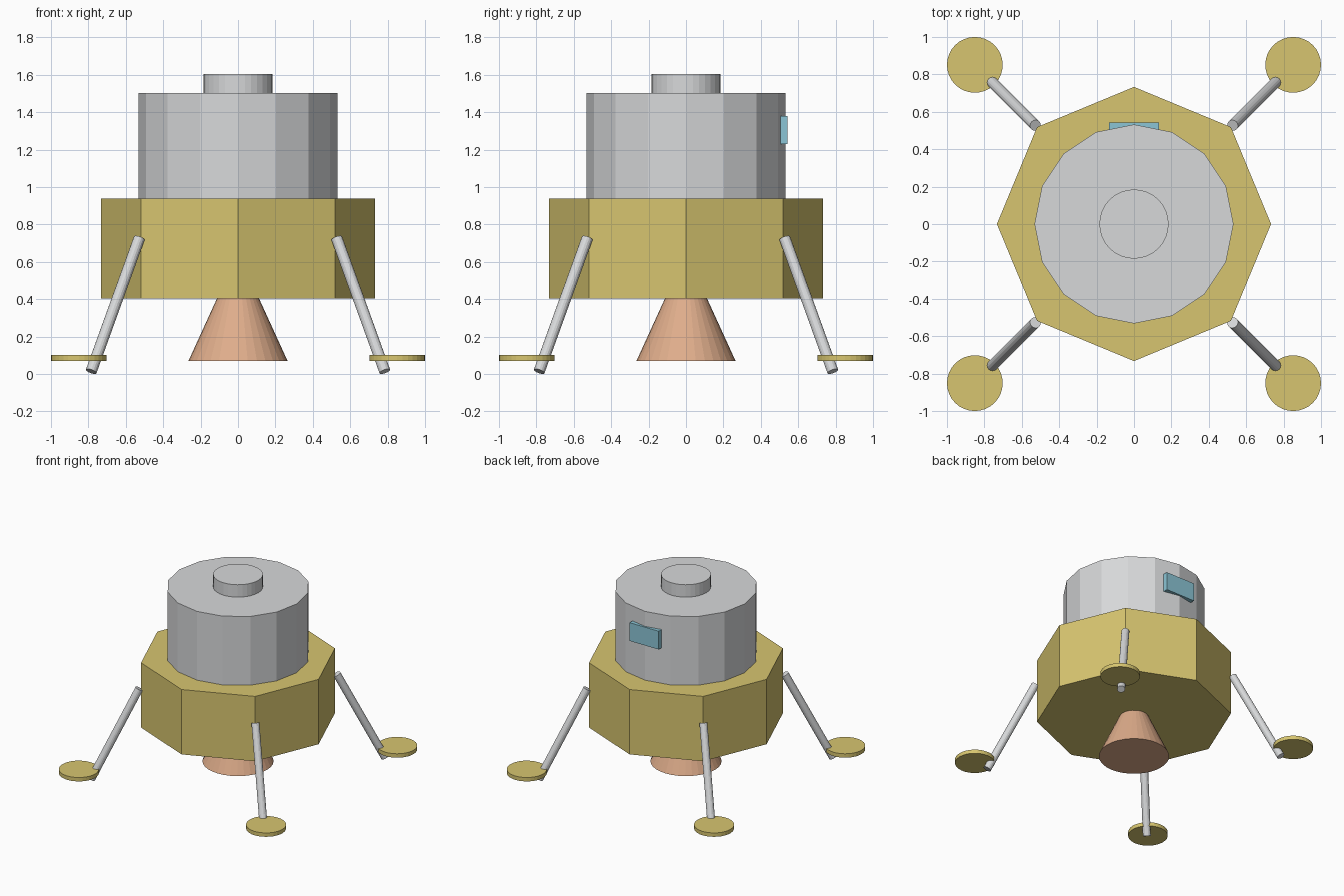
import bpy
import math
from mathutils import Vector

old = bpy.data.objects.get("Cube")
if old:
    bpy.data.objects.remove(old, do_unlink=True)


def material(name, rgb):
    mat = bpy.data.materials.new(name)
    mat.use_nodes = True
    colour = (*rgb, 1.0)
    mat.diffuse_color = colour
    mat.node_tree.nodes["Principled BSDF"].inputs["Base Color"].default_value = colour
    return mat


gold = material("gold foil", (0.68, 0.56, 0.16))
grey = material("light grey metal", (0.68, 0.69, 0.70))
copper = material("copper", (0.74, 0.42, 0.26))
blue = material("window blue", (0.26, 0.56, 0.67))


def finish(name, mat):
    obj = bpy.context.object
    obj.name = obj.data.name = name
    obj.data.materials.append(mat)
    return obj


def frustum(name, mat, sides, start, end, r_start, r_end=None):
    """Capped prism or cone running from start to end."""
    start, end = Vector(start), Vector(end)
    axis = end - start
    bpy.ops.mesh.primitive_cone_add(
        vertices=sides, radius1=r_start, radius2=r_start if r_end is None else r_end,
        depth=axis.length, location=(start + end) / 2,
        rotation=axis.to_track_quat("Z", "Y").to_euler())
    return finish(name, mat)


def upright(name, mat, sides, z0, z1, r0, r1=None, x=0, y=0):
    return frustum(name, mat, sides, (x, y, z0), (x, y, z1), r0, r1)


# Body stack
upright("descent_stage", gold, 8, 0.405, 0.938, 0.733)
upright("ascent_cabin", grey, 16, 0.938, 1.503, 0.532)
upright("docking_hatch", grey, 32, 1.503, 1.605, 0.185)
upright("engine_bell", copper, 32, 0.07, 0.42, 0.265, 0.105)

# Window on the back of the cabin
bpy.ops.mesh.primitive_cube_add(size=1, location=(0, 0.525, 1.305))
window = finish("window", blue)
window.scale = (0.265, 0.038, 0.15)

# Four splayed legs with foot pads
for side, sx in (("left", 1), ("right", -1)):
    for end, sy in (("front", -1), ("back", 1)):
        frustum(f"{end}_{side}_leg", grey, 16,
                (sx * 0.785, sy * 0.785, 0.014), (sx * 0.528, sy * 0.528, 0.726), 0.03)
        upright(f"{end}_{side}_foot_pad", gold, 32, 0.07, 0.102, 0.149,
                x=sx * 0.851, y=sy * 0.851)
